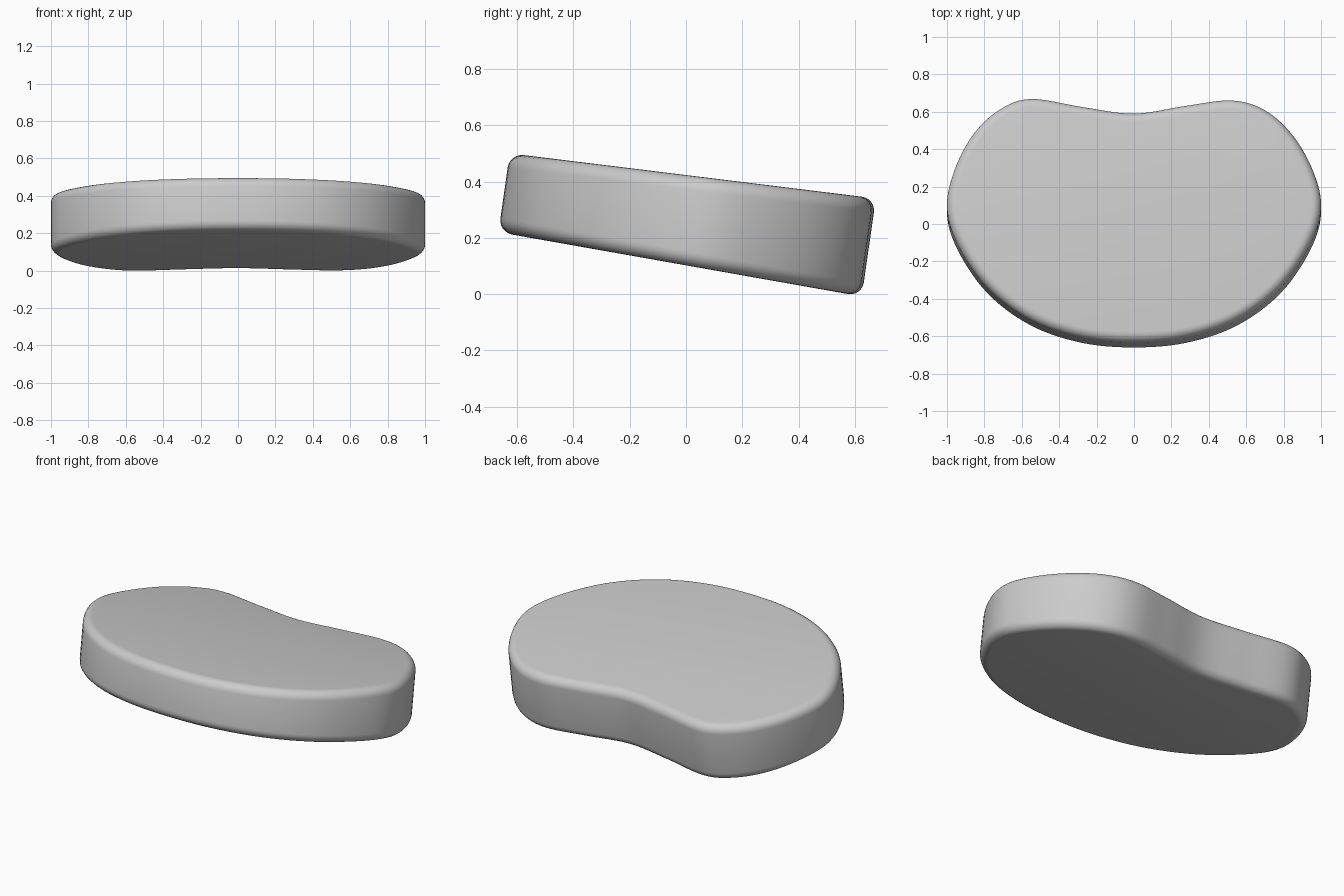
import bpy, bmesh, math
from mathutils import Vector

cube = bpy.data.objects.get("Cube")
if cube:
    bpy.data.objects.remove(cube, do_unlink=True)

LEAN = 0.144      # sideways lean of the wall per unit of height
ROUND = 0.05      # radius of the rounded rims
STEPS = 6         # curve steps between outline points

# Kidney outline at mid height, anticlockwise from the middle of the front
OUTLINE = [(0, -0.647), (0.28, -0.622), (0.55, -0.53), (0.78, -0.36), (0.94, -0.13),
           (1.0, 0.07), (0.96, 0.26), (0.85, 0.455), (0.7, 0.59), (0.52, 0.642),
           (0.27, 0.612), (0, 0.572), (-0.27, 0.606), (-0.55, 0.65), (-0.72, 0.592),
           (-0.86, 0.46), (-0.96, 0.27), (-1.0, 0.07), (-0.94, -0.13), (-0.78, -0.36),
           (-0.55, -0.53), (-0.28, -0.622)]


def smooth_loop(points, steps):
    """Closed spline through the points."""
    pts = [Vector(p) for p in points]
    n = len(pts)
    loop = []
    for i in range(n):
        a, b, c, d = (pts[(i + k) % n] for k in (-1, 0, 1, 2))
        for s in range(steps):
            t = s / steps
            loop.append(0.5 * (2 * b + (c - a) * t + (2 * a - 5 * b + 4 * c - d) * t ** 2
                               + (3 * b - a - 3 * c + d) * t ** 3))
    return loop


def on_plane(p, height, slope):
    """Slide a mid-height point along the leaning wall onto a sloping plane."""
    mid = 0.267 - 0.15 * p.y
    z = (height + slope * (p.y - LEAN * mid)) / (1 - slope * LEAN)
    return Vector((p.x, p.y + LEAN * (z - mid), z))


# Wedge body: sloping bottom and top joined by a leaning wall
loop = smooth_loop(OUTLINE, STEPS)
bm = bmesh.new()
bottom = [bm.verts.new(on_plane(p, 0.107, -0.177)) for p in loop]
top = [bm.verts.new(on_plane(p, 0.428, -0.123)) for p in loop]
bm.faces.new(bottom[::-1])
bm.faces.new(top)
for i in range(len(loop)):
    j = (i + 1) % len(loop)
    bm.faces.new((bottom[i], bottom[j], top[j], top[i]))
mesh = bpy.data.meshes.new("kidney_wedge")
bm.to_mesh(mesh)
bm.free()

body = bpy.data.objects.new("kidney_wedge", mesh)
bpy.context.collection.objects.link(body)

# Plain grey surface
grey = bpy.data.materials.new("plain_grey")
grey.use_nodes = True
grey.diffuse_color = (0.6, 0.6, 0.6, 1)
grey.node_tree.nodes["Principled BSDF"].inputs["Base Color"].default_value = (0.6, 0.6, 0.6, 1)
mesh.materials.append(grey)

# Rounded rims
bevel = body.modifiers.new("rounded_rims", 'BEVEL')
bevel.width = ROUND
bevel.segments = 6
bevel.limit_method = 'ANGLE'
bevel.angle_limit = math.radians(40)
bpy.context.view_layer.objects.active = body
body.select_set(True)
bpy.ops.object.modifier_apply(modifier=bevel.name)
bpy.ops.object.shade_smooth_by_angle(angle=math.radians(35))

# Rest the body on the ground
low = min(v.co.z for v in mesh.vertices)
for v in mesh.vertices:
    v.co.z -= low
